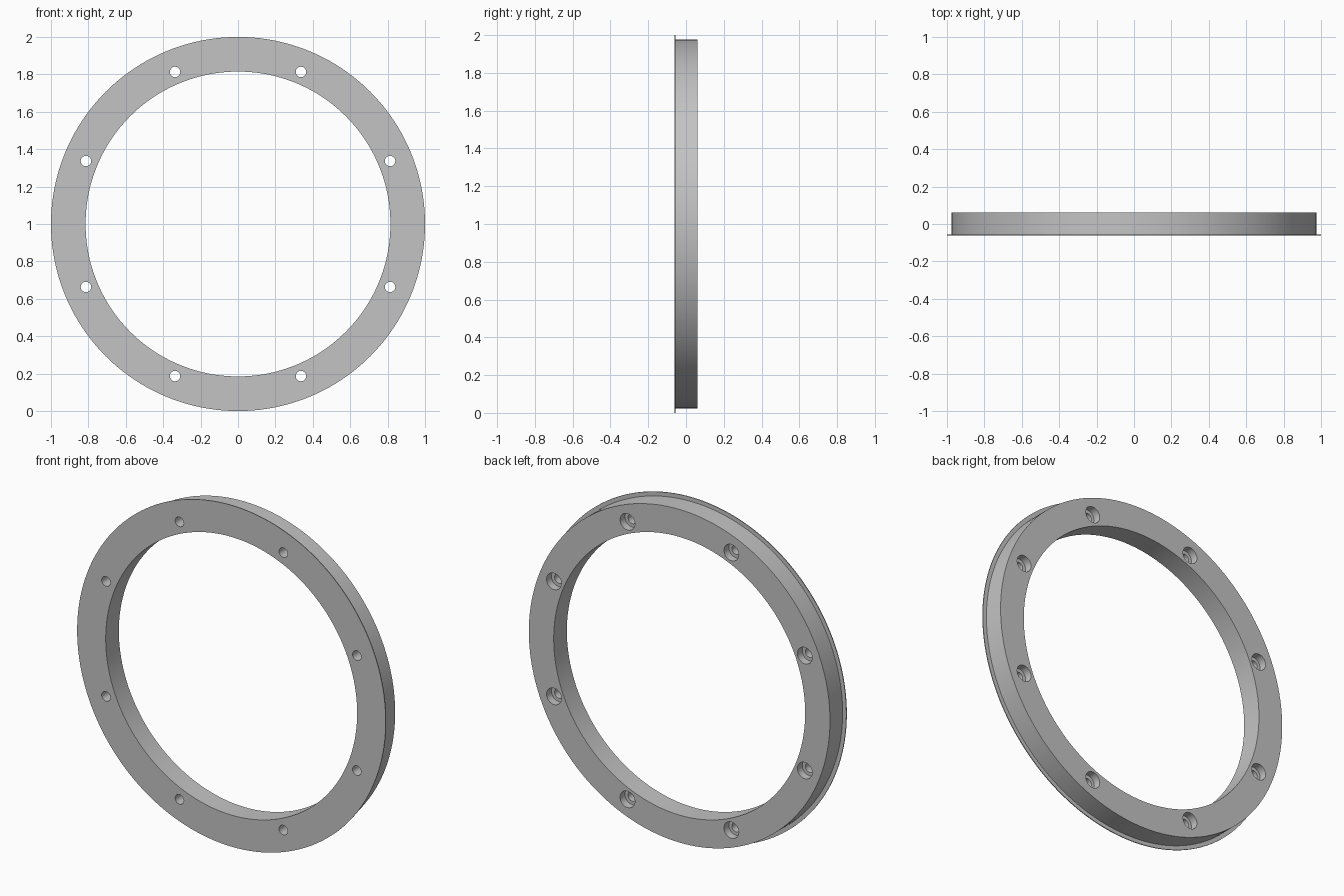
import bpy, bmesh
from math import sin, cos, tau

cube = bpy.data.objects.get("Cube")
if cube:
    bpy.data.objects.remove(cube, do_unlink=True)

FRONT, BACK = -0.061, 0.061
FLANGE = 0.005          # thickness of the thin front lip
BORE_DEPTH = 0.045      # depth of the wide part of each bolt hole
CZ = 1.0                # height of the ring centre

metal = bpy.data.materials.new("grey_metal")
metal.use_nodes = True
grey = (0.55, 0.55, 0.55, 1)
metal.diffuse_color = grey
metal.node_tree.nodes["Principled BSDF"].inputs["Base Color"].default_value = grey


def lathe(bm, profile, cx, cz, segments, closed):
    """Spin (radius, y) points about a y-directed axis; cap the ends if open."""
    rings = [[bm.verts.new((cx + r * cos(tau * i / segments), y,
                            cz + r * sin(tau * i / segments)))
              for i in range(segments)] for r, y in profile]
    pairs = list(zip(rings, rings[1:]))
    if closed:
        pairs.append((rings[-1], rings[0]))
    else:
        bm.faces.new(rings[0])
        bm.faces.new(rings[-1])
    for a, b in pairs:
        for i in range(segments):
            j = (i + 1) % segments
            bm.faces.new((a[i], a[j], b[j], b[i]))


def make_object(name, bm):
    bmesh.ops.recalc_face_normals(bm, faces=bm.faces)
    mesh = bpy.data.meshes.new(name)
    bm.to_mesh(mesh)
    bm.free()
    mesh.materials.append(metal)
    obj = bpy.data.objects.new(name, mesh)
    bpy.context.scene.collection.objects.link(obj)
    return obj


# Ring body with a thin lip around the front edge
bm = bmesh.new()
lathe(bm, [(0.815, FRONT), (1.0, FRONT), (1.0, FRONT + FLANGE),
           (0.976, FRONT + FLANGE), (0.976, BACK), (0.815, BACK)],
      0, CZ, 160, True)
ring = make_object("flanged_ring", bm)

# Eight stepped bolt holes, wide at the back
bm = bmesh.new()
step = BACK - BORE_DEPTH
for k in range(8):
    a = tau * (k + 0.5) / 8
    lathe(bm, [(0.028, FRONT - 0.05), (0.028, step), (0.048, step),
               (0.048, BACK + 0.05)],
          0.88 * cos(a), CZ + 0.88 * sin(a), 32, False)
cutter = make_object("bolt_hole_cutter", bm)
cutter.hide_render = True

# Cut the holes, keep the result and drop the helper
cut = ring.modifiers.new("bolt_holes", 'BOOLEAN')
cut.operation = 'DIFFERENCE'
cut.solver = 'EXACT'
cut.object = cutter
bpy.ops.object.select_all(action='DESELECT')
ring.select_set(True)
bpy.context.view_layer.objects.active = ring
bpy.ops.object.modifier_apply(modifier=cut.name)
bpy.data.objects.remove(cutter, do_unlink=True)
bpy.ops.object.shade_smooth_by_angle(angle=0.5)
